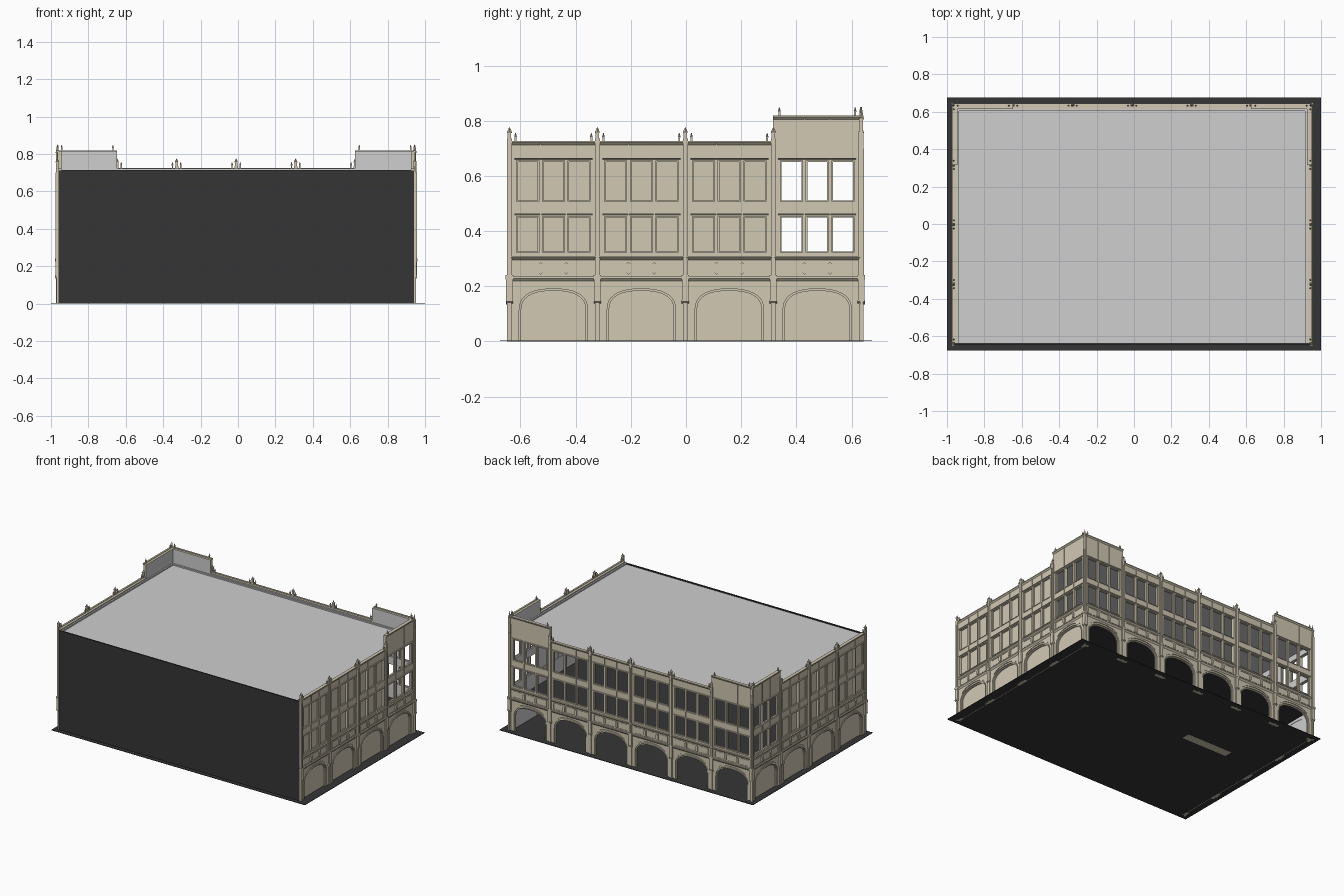
import bpy, bmesh, math
from mathutils import Matrix, Vector

if "Cube" in bpy.data.objects:
    bpy.data.objects.remove(bpy.data.objects["Cube"])


def material(name, rgb):
    m = bpy.data.materials.new(name)
    m.use_nodes = True
    m.diffuse_color = (*rgb, 1)
    m.node_tree.nodes["Principled BSDF"].inputs["Base Color"].default_value = (*rgb, 1)
    return m


STONE = material("tan stone", (0.64, 0.58, 0.455))
GREY = material("light grey roof", (0.62, 0.62, 0.62))
DARK = material("dark grey", (0.036, 0.036, 0.036))


def box(bm, u0, u1, d0, d1, w0, w1):
    size = Matrix.Diagonal((u1 - u0, d1 - d0, w1 - w0, 1))
    mid = Matrix.Translation(((u0 + u1) / 2, (d0 + d1) / 2, (w0 + w1) / 2))
    bmesh.ops.create_cube(bm, size=1, matrix=mid @ size)


def prism(bm, points, offset):
    """Extrude a closed outline of 3D points along an offset."""
    face = bm.faces.new([bm.verts.new(p) for p in points])
    new = bmesh.ops.extrude_face_region(bm, geom=[face])["geom"]
    verts = [v for v in new if isinstance(v, bmesh.types.BMVert)]
    bmesh.ops.translate(bm, verts=verts, vec=offset)
    if face.is_valid and not any(len(e.link_faces) == 2 for e in face.edges):
        pass
    elif not face.is_valid:
        bm.faces.new([v for v in bm.verts[-2 * len(points):-len(points)]])


def frame(bm, u0, u1, w0, w1, t, d0, d1):
    box(bm, u0, u1, d0, d1, w0, w0 + t)
    box(bm, u0, u1, d0, d1, w1 - t, w1)
    box(bm, u0, u0 + t, d0, d1, w0 + t, w1 - t)
    box(bm, u1 - t, u1, d0, d1, w0 + t, w1 - t)


def moulding(bm, u0, u1, w0, w1, out):
    """Ledge with a sloping underside."""
    lip = w0 + (w1 - w0) * 0.7
    prism(bm, [(u0, -0.004, w0), (u0, out, lip), (u0, out, w1), (u0, -0.004, w1)], (u1 - u0, 0, 0))


def spike(bm, u, d, w0, w1, r):
    """Square pinnacle with a collar and a pointed top."""
    waist = w0 + (w1 - w0) * 0.5
    box(bm, u - r, u + r, d - r, d + r, w0, waist)
    box(bm, u - r * 1.3, u + r * 1.3, d - r * 1.3, d + r * 1.3, waist, waist + 0.004)
    bmesh.ops.create_cone(bm, segments=4, radius1=r * 1.3, radius2=0.001, depth=w1 - waist - 0.004,
                          cap_ends=True, matrix=Matrix.Translation((u, d, (w1 + waist + 0.004) / 2)))


def finish(bm, name, mats, matrix=Matrix(), backs=False):
    bmesh.ops.recalc_face_normals(bm, faces=bm.faces)
    if backs:  # surfaces that look into the building
        for f in bm.faces:
            if f.normal.y < -0.9 and f.calc_center_median().y < -0.015:
                f.material_index = 1
    bm.transform(matrix)
    bmesh.ops.recalc_face_normals(bm, faces=bm.faces)
    mesh = bpy.data.meshes.new(name)
    bm.to_mesh(mesh)
    bm.free()
    for m in mats:
        mesh.materials.append(m)
    ob = bpy.data.objects.new(name, mesh)
    bpy.context.collection.objects.link(ob)
    return ob


def arch(mid, half, rise, spring, start=0, stop=180, steps=18):
    """Flattened arch curve from right to left as (u, w) pairs."""
    pts = []
    for i in range(steps + 1):
        a = math.radians(start + (stop - start) * i / steps)
        c, s = math.cos(a), max(0, math.sin(a))
        pts.append((mid + half * math.copysign(abs(c) ** 0.8, c), spring + rise * s ** 0.8))
    return pts


def arch_band(bm, inner, outer, d0, d1):
    outline = inner + outer[::-1]
    prism(bm, [(u, d0, w) for u, w in outline], (0, d1 - d0, 0))


FLOORS = ((0.322, 0.453), (0.507, 0.655))
BAND, TOP, TOWER_TOP, THICK = 0.225, 0.722, 0.815, 0.02


def facade(side, matrix, length, count, towers, is_open, arch_open):
    names = ("walls", "arches", "window_frames", "mouldings", "pilasters", "pinnacles")
    walls, arches, frames, ledges, pilasters, pins = bms = [bmesh.new() for _ in names]
    L = length / count
    for k in range(count):
        a, b = k * L, (k + 1) * L
        mid = (a + b) / 2
        tower = k in towers
        top = TOWER_TOP if tower else TOP
        centres = [mid + i * 0.093 for i in (-1, 0, 1)]

        # Ground floor with its arch
        curve = arch(mid, 0.124, 0.078, 0.112)
        outline = [(a, 0), (mid - 0.124, 0)] + curve[::-1] + [(mid + 0.124, 0), (b, 0), (b, BAND), (a, BAND)]
        prism(walls, [(u, -THICK, w) for u, w in outline], (0, THICK, 0))
        jambs = lambda h, r: [(mid + h, 0)] + arch(mid, h, r, 0.112) + [(mid - h, 0)]
        arch_band(arches, jambs(0.117, 0.071), jambs(0.125, 0.079), -0.012, -0.004)
        arch_band(arches, jambs(0.124, 0.078), jambs(0.129, 0.083), -0.003, 0.004)
        arch_band(arches, arch(mid, 0.13, 0.092, 0.112, 38, 142), arch(mid, 0.133, 0.096, 0.112, 38, 142), -0.002, 0.005)
        if not arch_open:
            box(walls, a + 0.02, b - 0.02, -0.017, -0.013, 0, 0.21)

        # Upper walls, piers and windows
        edges = [BAND] + [w for f in FLOORS for w in f] + [top]
        for w0, w1 in zip(edges[::2], edges[1::2]):
            box(walls, a, b, -THICK, 0, w0, w1)
        for w0, w1 in FLOORS:
            sides = [a] + [c + s * 0.04 for c in centres for s in (-1, 1)] + [b]
            for u0, u1 in zip(sides[::2], sides[1::2]):
                box(walls, u0, u1, -THICK, 0, w0, w1)
            for c in centres:
                frame(frames, c - 0.041, c + 0.041, w0 - 0.001, w1 + 0.001, 0.005, -0.009, -0.003)
                frame(frames, c - 0.044, c + 0.044, w0 - 0.004, w1 + 0.004, 0.004, -0.002, 0.003)
            if not is_open(k):
                box(walls, a + 0.02, b - 0.02, -0.016, -0.011, w0 - 0.01, w1 + 0.01)
            moulding(ledges, a + 0.018, b - 0.018, w1 + 0.002, w1 + 0.01, 0.006)

        # Spandrel panels, small shields and upper ribs
        for c in centres:
            frame(frames, c - 0.04, c + 0.04, 0.241, 0.29, 0.004, -0.002, 0.003)
        for u in (mid - 0.0465, mid + 0.0465):
            shield = [(-.008, .25), (0, .242), (.008, .25), (.008, .28), (0, .288), (-.008, .28)]
            prism(frames, [(u + x, -0.002, w) for x, w in shield], (0, 0.01, 0))
            box(frames, u - 0.0015, u + 0.0015, -0.002, 0.003, 0.665, top)
            box(frames, u - 0.0025, u + 0.0025, -0.002, 0.004, 0.322, 0.655)

        # Ledges and coping
        moulding(ledges, a, b, 0.214, 0.235, 0.009)
        moulding(ledges, a, b, 0.292, 0.308, 0.009)
        moulding(ledges, a, b, top - 0.014, top + 0.004, 0.008)
        for u in (a + 0.022, b - 0.022):
            spike(pins, u, -0.002, top, top + 0.034, 0.0035)

    # Pilasters with corbels and pinnacles between the bays
    for k in range(count + 1):
        u = k * L
        corner = k in (0, count)
        tall = (k in towers or k - 1 in towers) and corner
        head = 0.76 if tall else 0.735
        box(pilasters, u - 0.009, u + 0.009, -0.005, 0.008, 0.235, head)
        box(pilasters, u - 0.005, u + 0.005, 0.006, 0.011, 0.24, 0.70)
        box(pilasters, u - 0.012, u + 0.012, -0.005, 0.01, 0.145, 0.235)
        box(pilasters, u - 0.014, u + 0.014, -0.005, 0.012, 0.225, 0.24)
        box(pilasters, u - 0.008, u + 0.008, -0.005, 0.006, 0, 0.145)
        moulding(pilasters, u - 0.013, u + 0.013, 0.134, 0.15, 0.012)
        spike(pins, u, 0.001, head, 0.85 if tall else 0.776, 0.0065)

    for bm, name in zip(bms, names):
        finish(bm, side + "_" + name, [STONE, GREY], matrix, name == "walls")


def axes(origin, u, d):
    m = Matrix((Vector(u), Vector(d), Vector((0, 0, 1)))).transposed().to_4x4()
    return Matrix.Translation(origin) @ m


# Three decorated sides: local axes run along, outward and up
facade("left", axes((0.945, -0.64, 0), (0, 1, 0), (1, 0, 0)), 1.275, 4, (3,), lambda k: k == 3, False)
facade("right", axes((-0.965, -0.64, 0), (0, 1, 0), (-1, 0, 0)), 1.275, 4, (3,), lambda k: k == 3, False)
facade("back", axes((-0.965, 0.635, 0), (1, 0, 0), (0, 1, 0)), 1.91, 6, (0, 5), lambda k: True, True)


def block(name, mat, *dims):
    bm = bmesh.new()
    box(bm, *dims)
    return finish(bm, name, [mat])


# Ground, plain front wall, inner floor and roof
block("ground_slab", DARK, -1, 1, -0.675, 0.675, 0.001, 0.004)
block("front_wall", DARK, -0.962, 0.942, -0.646, -0.636, 0.002, 0.712)
block("inner_floor", DARK, -0.945, 0.925, -0.636, 0.615, 0.208, 0.216)
block("roof", GREY, -0.946, 0.926, -0.637, 0.616, 0.695, 0.705)
block("right_roof_curb", GREY, -0.945, -0.935, -0.636, 0.615, 0.70, 0.714)
block("left_roof_curb", GREY, 0.915, 0.925, -0.636, 0.615, 0.70, 0.714)
block("back_roof_curb", GREY, -0.935, 0.915, 0.605, 0.615, 0.70, 0.714)

# Stair inside the ground floor, its footing flush with the underside
block("stair_footing", STONE, -0.67, -0.31, 0.115, 0.175, 0, 0.003)
steps = bmesh.new()
for i in range(10):
    box(steps, -0.67 + i * 0.036, -0.634 + i * 0.036, 0.115, 0.175, 0.003, 0.02 * (i + 1))
finish(steps, "stair", [STONE])
